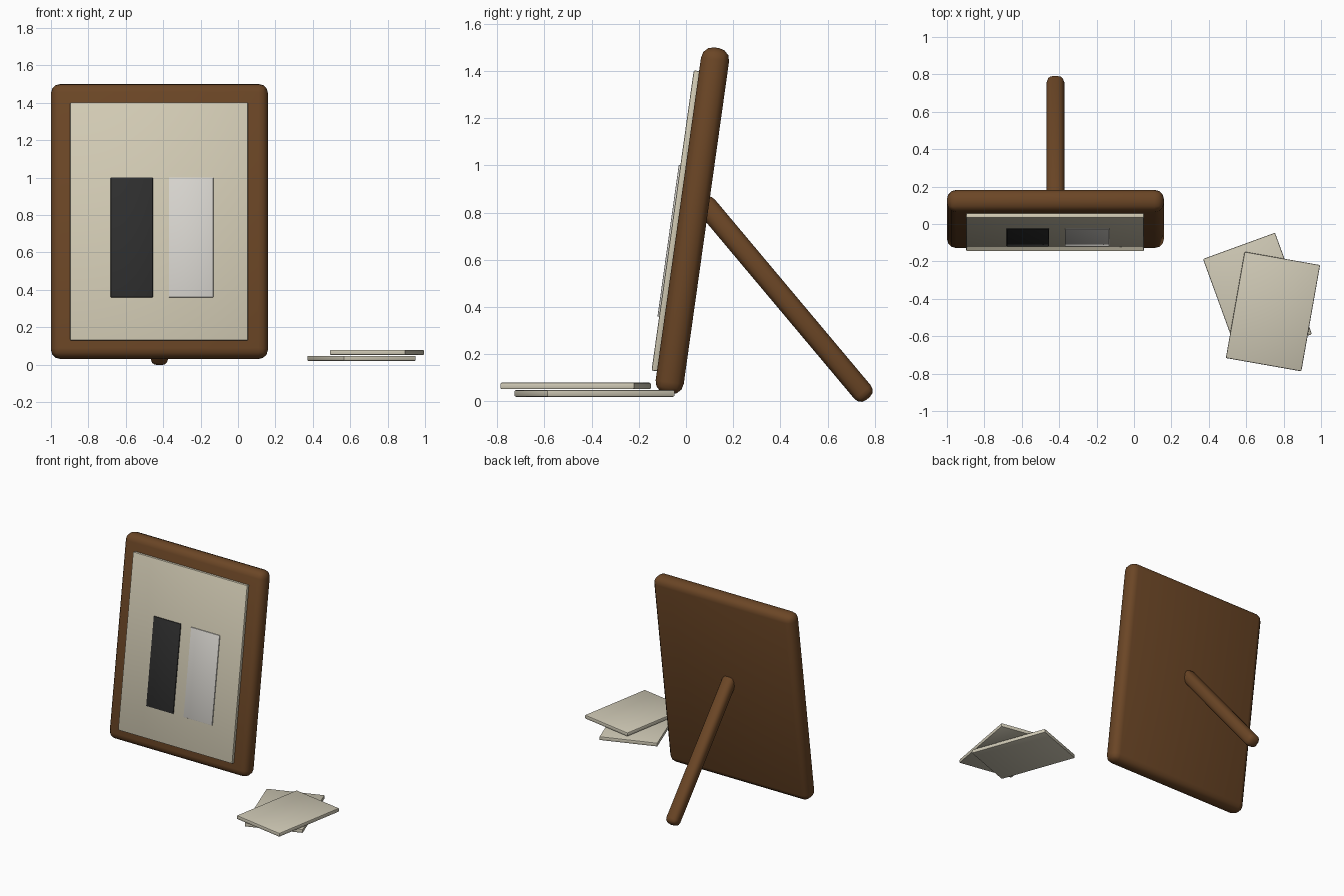
import bpy, bmesh
from math import radians
from mathutils import Matrix, Vector

if "Cube" in bpy.data.objects:
    bpy.data.objects.remove(bpy.data.objects["Cube"])


def material(name, rgb):
    m = bpy.data.materials.new(name)
    m.diffuse_color = (*rgb, 1)
    m.use_nodes = True
    m.node_tree.nodes["Principled BSDF"].inputs["Base Color"].default_value = m.diffuse_color
    return m


wood = material("wood", (0.147, 0.061, 0.019))
paper = material("paper", (0.65, 0.60, 0.46))
card = material("card", (0.62, 0.58, 0.46))
black = material("black", (0.027, 0.027, 0.027))
pale = material("pale", (0.68, 0.66, 0.62))


def rounded_box(name, size, matrix, mat, bevel, segments):
    """Box of the given size with rounded edges, placed by a matrix."""
    bm = bmesh.new()
    bmesh.ops.create_cube(bm, size=1, matrix=Matrix.Diagonal((*size, 1)))
    bmesh.ops.bevel(bm, geom=bm.edges[:], offset=bevel, segments=segments,
                    profile=0.5, affect='EDGES')
    me = bpy.data.meshes.new(name)
    bm.to_mesh(me)
    bm.free()
    me.materials.append(mat)
    ob = bpy.data.objects.new(name, me)
    bpy.context.collection.objects.link(ob)
    ob.matrix_world = matrix
    bpy.context.view_layer.objects.active = ob
    ob.select_set(True)
    bpy.ops.object.shade_smooth_by_angle(angle=radians(35))
    ob.select_set(False)
    return ob


def place(loc, angle, axis):
    return Matrix.Translation(Vector(loc)) @ Matrix.Rotation(radians(angle), 4, axis)


# Leaning frame; front parts are positioned in its tilted space
lean = place((-0.42, 0.027, 0.765), -8, 'X')
rounded_box("frame", (1.16, 0.12, 1.482), lean, wood, 0.05, 3)

for name, size, loc, mat, bevel in (
        ("picture_panel", (0.95, 0.026, 1.285), (-0.002, -0.070, -0.01), paper, 0.006),
        ("dark_strip", (0.225, 0.012, 0.648), (-0.148, -0.084, -0.098), black, 0.003),
        ("light_strip", (0.238, 0.012, 0.648), (0.169, -0.084, -0.098), pale, 0.003)):
    rounded_box(name, size, lean @ Matrix.Translation(loc), mat, bevel, 2)

# Back prop
rounded_box("back_leg", (0.095, 0.09, 1.10),
            place((-0.42, 0.418, 0.433), 40, 'X'), wood, 0.035, 3)

# Loose cards on the ground
for name, loc, angle in (("lower_card", (0.66, -0.388, 0.033), 20),
                         ("upper_card", (0.743, -0.468, 0.065), -10)):
    rounded_box(name, (0.41, 0.577, 0.028), place(loc, angle, 'Z'), card, 0.006, 2)
